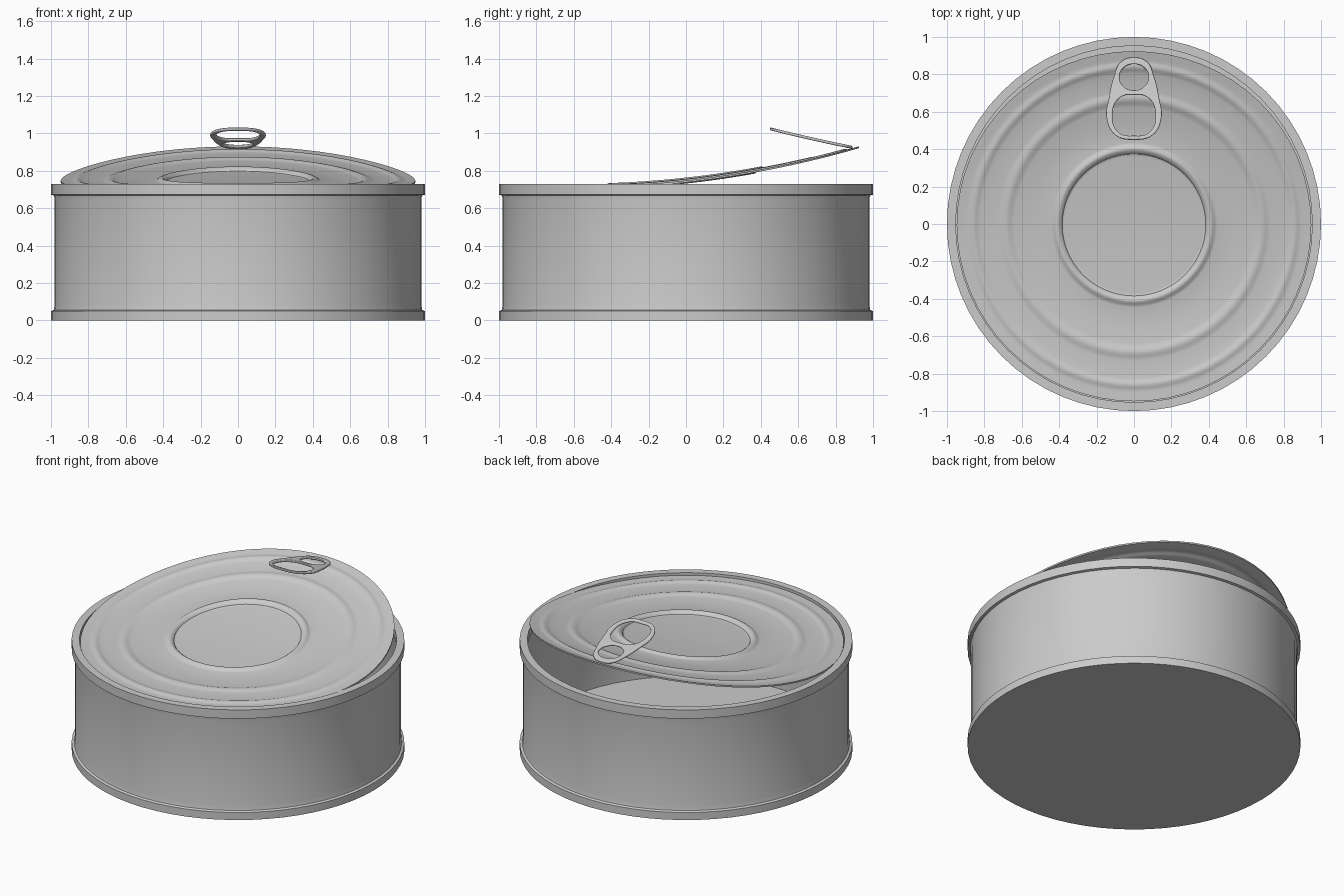
import bpy, bmesh, math

if "Cube" in bpy.data.objects:
    bpy.data.objects.remove(bpy.data.objects["Cube"])

SEG = 64


def finish(obj, angle=35):
    bpy.ops.object.select_all(action='DESELECT')
    obj.select_set(True)
    bpy.context.view_layer.objects.active = obj
    bpy.ops.object.shade_smooth_by_angle(angle=math.radians(angle))


def lathe(name, profile):
    """Revolve an (r, z) profile around z; points with r = 0 become poles."""
    bm = bmesh.new()
    vs = [bm.verts.new((r, 0, z)) for r, z in profile]
    es = [bm.edges.new(p) for p in zip(vs, vs[1:])]
    bmesh.ops.spin(bm, geom=vs + es, cent=(0, 0, 0), axis=(0, 0, 1),
                   angle=2 * math.pi, steps=SEG, use_duplicate=False)
    bmesh.ops.remove_doubles(bm, verts=bm.verts[:], dist=1e-4)
    bmesh.ops.recalc_face_normals(bm, faces=bm.faces[:])
    mesh = bpy.data.meshes.new(name)
    bm.to_mesh(mesh)
    bm.free()
    obj = bpy.data.objects.new(name, mesh)
    bpy.context.collection.objects.link(obj)
    return obj


# can body: rolled rims, wall, hollow inside and floor
body = lathe("can_body", [
    (0, 0), (1, 0), (1, .05), (.985, .056), (.98, .085), (.98, .645),
    (.984, .668), (1, .672), (1, .73), (.953, .73), (.953, .672),
    (.962, .65), (.962, .04), (0, .04)])
finish(body)

# lid: pressed rings, thin sheet, peeled up towards the back
BEADS = [(.41, .035, .016), (.685, .045, .010), (.86, .035, .008)]


def bead_height(r):
    h = 0
    for centre, half, height in BEADS:
        t = abs(r - centre) / half
        if t < 1:
            h += height * (.5 + .5 * math.cos(math.pi * t))
    return h - (.006 if r < .39 else 0)


radii = sorted({0, .2, .37, .39, .55, .79, .91, .948} |
               {round(c + w * k / 4, 4) for c, w, _ in BEADS for k in range(-4, 5)})
top = [(r, bead_height(r)) for r in radii]
lid = lathe("lid", top + [(r, z - .01) for r, z in reversed(top)])
for v in lid.data.vertices:
    lift = max(0, v.co.y + .6)
    v.co.z += .715 + .09 * lift ** 2
    v.co.y -= .01 * lift ** 2
finish(lid)


# pull tab: flat outline with two holes, rounded edge, tilted back over the lid
def add_loop(curve, half):
    pts = half + [(-x, y) for x, y in reversed(half) if x > 0]
    s = curve.splines.new('BEZIER')
    s.bezier_points.add(len(pts) - 1)
    s.use_cyclic_u = True
    for p, (x, y) in zip(s.bezier_points, pts):
        p.co = (x, y, 0)
        p.handle_left_type = p.handle_right_type = 'AUTO'


curve = bpy.data.curves.new("tab_outline", 'CURVE')
curve.dimensions = '2D'
curve.fill_mode = 'BOTH'
curve.extrude = .002
curve.bevel_depth = .006
curve.bevel_resolution = 2
curve.offset = -.006
curve.resolution_u = 8
add_loop(curve, [(0, .89), (.07, .867), (.107, .79), (.135, .67),
                 (.147, .57), (.10, .475), (0, .45)])
add_loop(curve, [(0, .855), (.055, .835), (.078, .785), (.055, .735), (0, .715)])
add_loop(curve, [(0, .69), (.075, .675), (.115, .59), (.082, .49), (0, .472)])
tab = bpy.data.objects.new("pull_tab", curve)
bpy.context.collection.objects.link(tab)
bpy.ops.object.select_all(action='DESELECT')
tab.select_set(True)
bpy.context.view_layer.objects.active = tab
bpy.ops.object.convert(target='MESH')
tab = bpy.context.view_layer.objects.active
for v in tab.data.vertices:
    d = .89 - v.co.y
    v.co.z += .925 + .20 * d + .06 * d ** 2
finish(tab)
